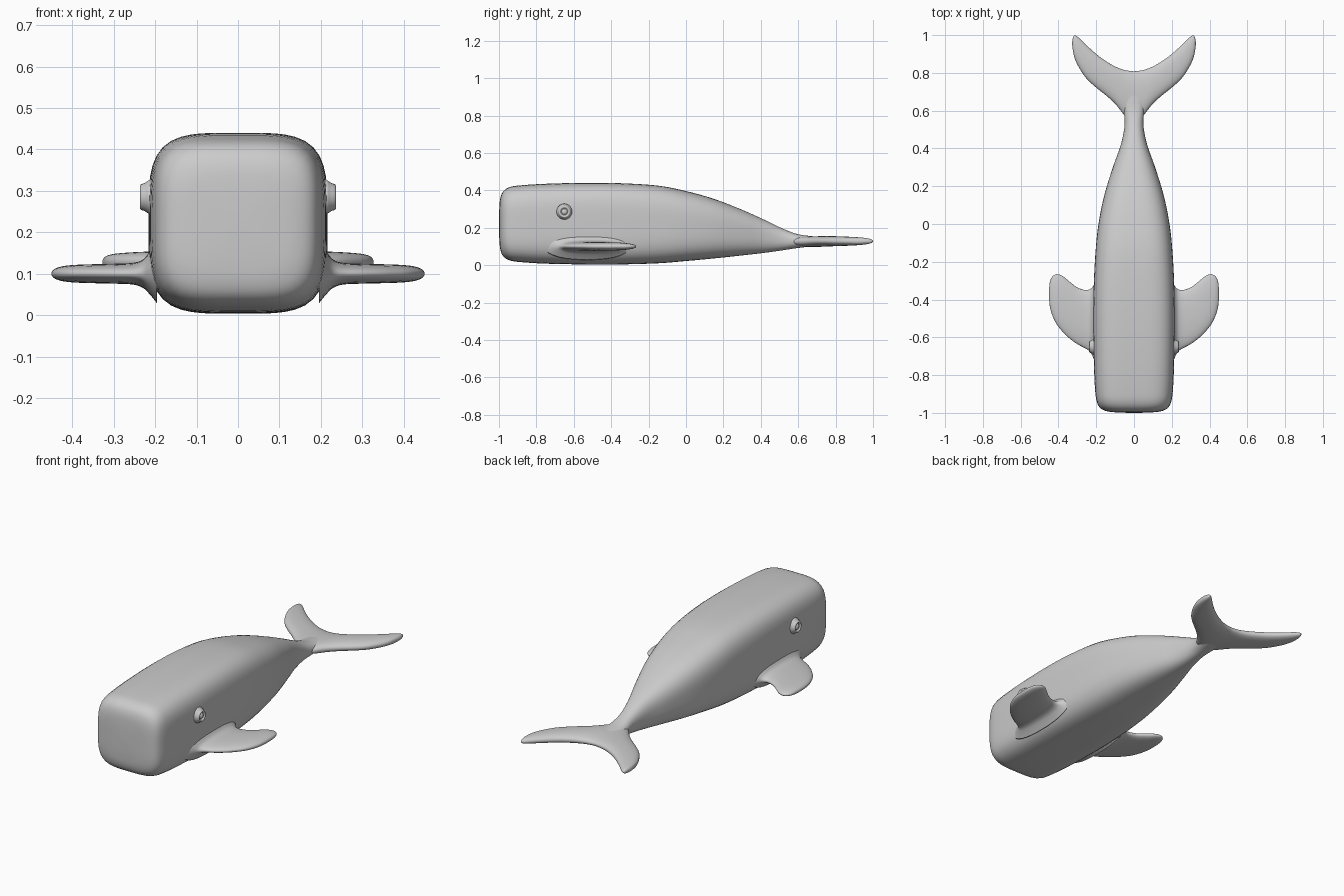
import bpy, bmesh, math
from mathutils import Matrix

grey = bpy.data.materials.new("whale grey")
grey.diffuse_color = (0.6, 0.6, 0.6, 1)


def finish(bm, name):
    bmesh.ops.recalc_face_normals(bm, faces=bm.faces)
    mesh = bpy.data.meshes.new(name)
    bm.to_mesh(mesh)
    bm.free()
    mesh.materials.append(grey)
    for p in mesh.polygons:
        p.use_smooth = True
    obj = bpy.data.objects.new(name, mesh)
    bpy.context.collection.objects.link(obj)
    return obj


def smooth_rows(rows, steps):
    """Catmull-Rom interpolation of rows of numbers."""
    out = []
    for i in range(len(rows) - 1):
        a, b, c, d = (rows[max(0, min(len(rows) - 1, i + k))] for k in (-1, 0, 1, 2))
        for s in range(steps):
            t = s / steps
            out.append([0.5 * (2 * q + (r - p) * t + (2 * p - 5 * q + 4 * r - w) * t * t
                               + (3 * q - p - 3 * r + w) * t ** 3)
                        for p, q, r, w in zip(a, b, c, d)])
    return out + [list(rows[-1])]


def superellipse(a, b, n, count):
    pts = []
    for k in range(count):
        t = 2 * math.pi * k / count
        c, s = math.cos(t), math.sin(t)
        r = (abs(c) ** n + abs(s) ** n) ** (-1 / n)
        pts.append((a * c * r, b * s * r))
    return pts


def loft(rings, name, closed=False):
    bm = bmesh.new()
    vs = [[bm.verts.new(p) for p in ring] for ring in rings]
    n = len(vs[0])
    for r0, r1 in zip(vs, vs[1:]):
        for k in range(n):
            bm.faces.new((r0[k], r0[(k + 1) % n], r1[(k + 1) % n], r1[k]))
    bm.faces.new(vs[0])
    bm.faces.new(vs[-1])
    return finish(bm, name)


# Body: y, half width, bottom, top, squareness
body = [(-1.0, 0.01, 0.21, 0.23, 3.5), (-0.998, 0.08, 0.135, 0.31, 3.5),
        (-0.992, 0.14, 0.08, 0.362, 3.6), (-0.975, 0.178, 0.045, 0.397, 3.8),
        (-0.94, 0.197, 0.025, 0.418, 4), (-0.88, 0.206, 0.016, 0.427, 4),
        (-0.75, 0.212, 0.008, 0.435, 4), (-0.55, 0.216, 0.004, 0.44, 4),
        (-0.35, 0.214, 0.004, 0.438, 3.9), (-0.15, 0.204, 0.01, 0.425, 3.6),
        (0.0, 0.188, 0.022, 0.396, 3.3), (0.15, 0.158, 0.036, 0.354, 3),
        (0.3, 0.112, 0.052, 0.296, 2.7), (0.42, 0.07, 0.066, 0.242, 2.5),
        (0.52, 0.05, 0.08, 0.194, 2.3), (0.6, 0.054, 0.092, 0.165, 2.3),
        (0.68, 0.06, 0.101, 0.154, 2.2), (0.75, 0.04, 0.11, 0.145, 2),
        (0.78, 0.01, 0.12, 0.135, 2)]
rings = []
for y, w, lo, hi, n in smooth_rows(body, 4):
    rings.append([(x, y, (lo + hi) / 2 + z)
                  for x, z in superellipse(w, (hi - lo) / 2, n, 64)])
loft(rings, "body")


# Flat fins: x, leading y, trailing y, centre height, half thickness
def fin(rows, name, sides=(1, -1), whole=False):
    half = smooth_rows(rows, 4)
    if whole:
        half = [[-r[0]] + r[1:] for r in half[:0:-1]] + half
    for side in sides:
        rings = [[(side * x, (y0 + y1) / 2 + y, zc + z)
                  for y, z in superellipse((y1 - y0) / 2, th, 2.3, 36)]
                 for x, y0, y1, zc, th in half]
        loft(rings, name + {1: "_right", -1: "_left"}[side] if not whole else name)


fluke = [(0, 0.53, 0.808, 0.126, 0.028), (0.05, 0.575, 0.815, 0.126, 0.028),
         (0.1, 0.637, 0.834, 0.127, 0.028), (0.15, 0.682, 0.863, 0.128, 0.027),
         (0.2, 0.722, 0.9, 0.128, 0.026), (0.25, 0.768, 0.945, 0.128, 0.024),
         (0.29, 0.826, 0.984, 0.128, 0.021), (0.312, 0.872, 0.999, 0.128, 0.017),
         (0.322, 0.91, 0.99, 0.128, 0.012), (0.327, 0.945, 0.965, 0.128, 0.004)]
fin(fluke, "tail_fluke", sides=(1,), whole=True)

flipper = [(0.195, -0.76, -0.30, 0.103, 0.075), (0.213, -0.715, -0.325, 0.102, 0.052),
           (0.23, -0.68, -0.343, 0.1, 0.034), (0.255, -0.66, -0.35, 0.1, 0.026),
           (0.3, -0.636, -0.336, 0.1, 0.024), (0.345, -0.603, -0.302, 0.1, 0.023),
           (0.38, -0.568, -0.274, 0.1, 0.022), (0.41, -0.53, -0.266, 0.1, 0.02),
           (0.432, -0.485, -0.278, 0.1, 0.016), (0.445, -0.44, -0.305, 0.1, 0.01),
           (0.45, -0.39, -0.35, 0.1, 0.003)]
fin(flipper, "flipper")

# Eyes: turned profile of raised rim, groove and pupil (radius, x)
profile = [(0.046, 0.208), (0.038, 0.219), (0.033, 0.227), (0.031, 0.234), (0.027, 0.237),
           (0.022, 0.235), (0.019, 0.227), (0.016, 0.226), (0.014, 0.232),
           (0.009, 0.236), (0.001, 0.237)]
for side, label in ((1, "right"), (-1, "left")):
    rings = [[(side * x, -0.65 + r * math.cos(k * math.pi / 16),
               0.285 + r * math.sin(k * math.pi / 16)) for k in range(32)]
             for r, x in profile]
    loft(rings, "eye_" + label)
